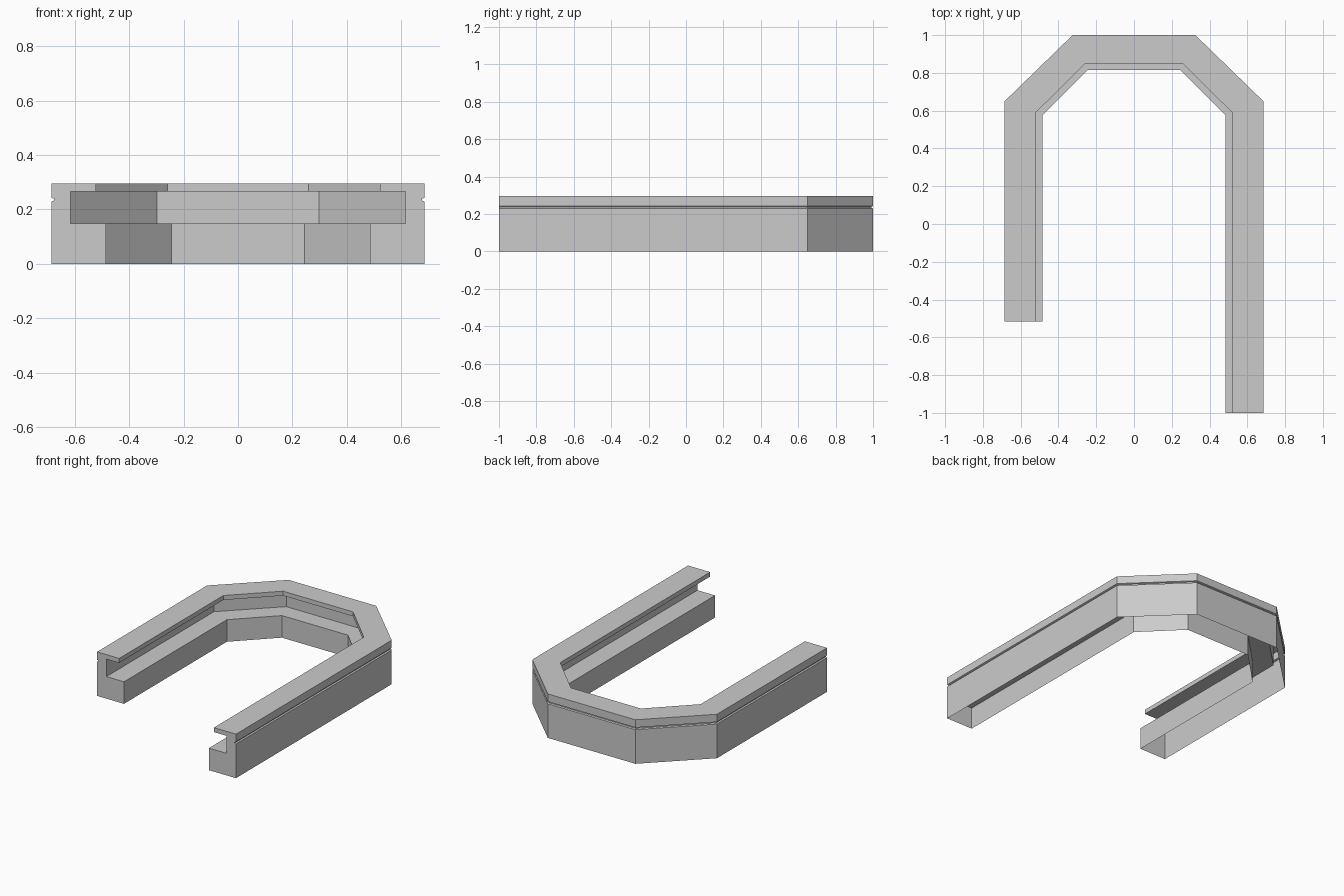
import bpy, bmesh

if "Cube" in bpy.data.objects:
    bpy.data.objects.remove(bpy.data.objects["Cube"])

# Plan paths: outer and inner edge of the J-shaped channel, left end to right end
outer = [(-0.685, -0.515), (-0.685, 0.65), (-0.325, 1.0),
         (0.325, 1.0), (0.685, 0.65), (0.685, -1.0)]
inner = [(-0.485, -0.515), (-0.485, 0.575), (-0.245, 0.815),
         (0.245, 0.815), (0.485, 0.575), (0.485, -1.0)]

# Cross-section: (fraction from outer to inner edge, height), open underneath
profile = [(0, 0), (0, 0.229), (0.045, 0.233), (0.045, 0.239), (0, 0.243),
           (0, 0.295), (0.82, 0.295), (0.82, 0.265),
           (0.35, 0.265), (0.35, 0.148), (1, 0.148), (1, 0)]

bm = bmesh.new()
rings = []
for (ox, oy), (ix, iy) in zip(outer, inner):
    rings.append([bm.verts.new((ox + t * (ix - ox), oy + t * (iy - oy), z))
                  for t, z in profile])

# Side walls, groove, flange and slot
for a, b in zip(rings, rings[1:]):
    for i in range(len(profile) - 1):
        bm.faces.new((a[i], a[i + 1], b[i + 1], b[i]))

# End caps
bm.faces.new(list(reversed(rings[0])))
bm.faces.new(rings[-1])
bmesh.ops.recalc_face_normals(bm, faces=bm.faces)

# Make sure the top surface faces up
top = max(bm.faces, key=lambda f: f.calc_center_median().z)
if top.normal.z < 0:
    bmesh.ops.reverse_faces(bm, faces=bm.faces)

mesh = bpy.data.meshes.new("curved_channel_rail")
bm.to_mesh(mesh)
bm.free()
rail = bpy.data.objects.new("curved_channel_rail", mesh)
bpy.context.collection.objects.link(rail)
